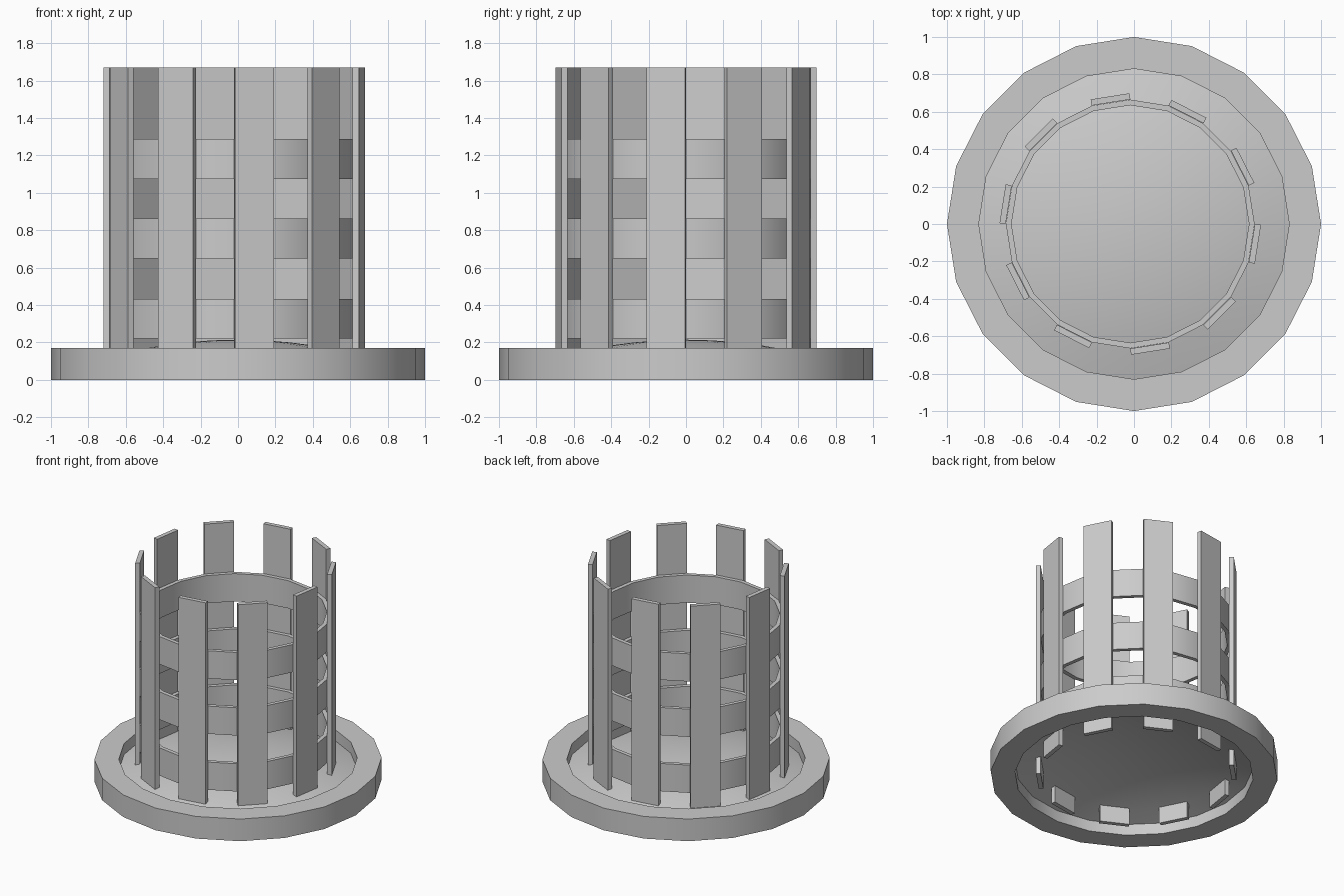
import bpy, bmesh, math

if "Cube" in bpy.data.objects:
    bpy.data.objects.remove(bpy.data.objects["Cube"])

SIDES = 20
CAGE_X = -0.02          # the cage sits slightly off the base centre


def finish(bm, name, smooth=True):
    bmesh.ops.recalc_face_normals(bm, faces=bm.faces)
    mesh = bpy.data.meshes.new(name)
    bm.to_mesh(mesh)
    bm.free()
    obj = bpy.data.objects.new(name, mesh)
    bpy.context.collection.objects.link(obj)
    if smooth:
        bpy.ops.object.select_all(action='DESELECT')
        obj.select_set(True)
        bpy.context.view_layer.objects.active = obj
        bpy.ops.object.shade_smooth_by_angle(angle=math.radians(30))
    return obj


def tube(name, r_in, r_out, z0, z1, cx=0.0):
    """Solid ring with a rectangular cross-section."""
    bm = bmesh.new()
    profile = [(r_in, z0), (r_out, z0), (r_out, z1), (r_in, z1)]
    loops = []
    for i in range(SIDES):
        a = 2 * math.pi * i / SIDES
        loops.append([bm.verts.new((cx + r * math.cos(a), r * math.sin(a), z)) for r, z in profile])
    for i in range(SIDES):
        a, b = loops[i], loops[(i + 1) % SIDES]
        for j in range(4):
            k = (j + 1) % 4
            bm.faces.new((a[j], b[j], b[k], a[k]))
    return finish(bm, name)


# Base rim
tube("base_rim", 0.83, 1.0, 0.0, 0.17)

# Shallow domed floor, a thin sheet inside the rim
bm = bmesh.new()
top = bm.verts.new((0, 0, 0.215))
rings = []
for s in range(1, 7):
    r = 0.83 * s / 6
    z = 0.215 - 0.13 * (s / 6) ** 2
    rings.append([bm.verts.new((r * math.cos(2 * math.pi * i / SIDES),
                                r * math.sin(2 * math.pi * i / SIDES), z)) for i in range(SIDES)])
for i in range(SIDES):
    n = (i + 1) % SIDES
    bm.faces.new((top, rings[0][i], rings[0][n]))
    for a, b in zip(rings, rings[1:]):
        bm.faces.new((a[i], b[i], b[n], a[n]))
floor = finish(bm, "domed_floor")
if floor.data.polygons[0].normal.z < 0:
    floor.data.flip_normals()

# Three hoops holding the slats
for k, z in enumerate((0.22, 0.65, 1.075)):
    tube(f"hoop_{k + 1}", 0.635, 0.665, z, z + 0.213, CAGE_X)

# Ten upright slats, each flat against every other hoop facet
for k in range(10):
    bm = bmesh.new()
    bmesh.ops.create_cube(bm, size=1)
    for v in bm.verts:
        v.co = (0.6745 + v.co.x * 0.033, v.co.y * 0.21, 0.835 + v.co.z * 1.67)
    slat = finish(bm, f"slat_{k + 1}", smooth=False)
    slat.location.x = CAGE_X
    slat.rotation_euler.z = math.radians(27 + 36 * k)
